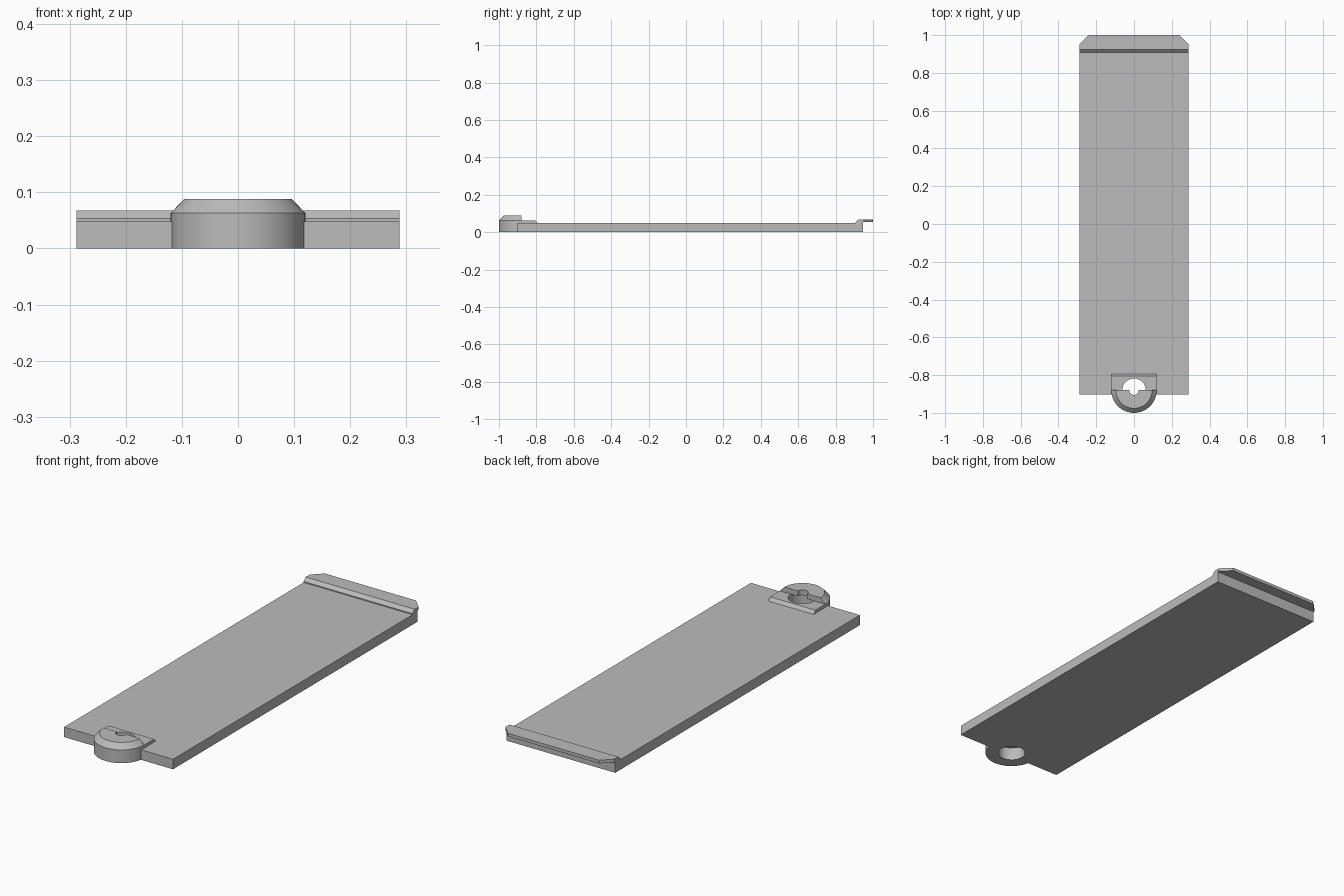
import bpy, bmesh, math
from mathutils import Vector

if "Cube" in bpy.data.objects:
    bpy.data.objects.remove(bpy.data.objects["Cube"])

grey = bpy.data.materials.new("plain_grey")
grey.diffuse_color = (0.5, 0.5, 0.5, 1)
grey.use_nodes = True
grey.node_tree.nodes["Principled BSDF"].inputs["Base Color"].default_value = grey.diffuse_color

HALF_W, PLATE_TOP, PAD_TOP = 0.288, 0.048, 0.063
FRONT, BACK = -0.902, 0.946
BOSS_Y, BOSS_R, HOLE_R, SLOT_R = -0.88, 0.12, 0.062, 0.025


def finish(name, bm, smooth=False):
    bmesh.ops.recalc_face_normals(bm, faces=bm.faces)
    mesh = bpy.data.meshes.new(name)
    bm.to_mesh(mesh)
    bm.free()
    mesh.materials.append(grey)
    obj = bpy.data.objects.new(name, mesh)
    bpy.context.collection.objects.link(obj)
    if smooth:
        bpy.ops.object.select_all(action='DESELECT')
        obj.select_set(True)
        bpy.context.view_layer.objects.active = obj
        bpy.ops.object.shade_smooth_by_angle(angle=math.radians(25))
    return obj


def prism(points, offset):
    """Extrude a closed outline along a vector."""
    bm = bmesh.new()
    face = bm.faces.new([bm.verts.new(p) for p in points])
    top = bmesh.ops.extrude_face_region(bm, geom=[face])["geom"]
    moved = [v for v in top if isinstance(v, bmesh.types.BMVert)]
    bmesh.ops.translate(bm, vec=offset, verts=moved)
    return bm


def arc(radius, a0, a1, n=32):
    return [(radius * math.cos(a0 + (a1 - a0) * i / n),
             BOSS_Y + radius * math.sin(a0 + (a1 - a0) * i / n)) for i in range(n + 1)]


notch = arc(HOLE_R, math.pi, 0)  # back half of the keyhole, left to right

# Long flat plate with the keyhole notch in its front edge
outline = ([(-HALF_W, FRONT), (-0.118, FRONT), (-BOSS_R, BOSS_Y)] + notch +
           [(BOSS_R, BOSS_Y), (0.118, FRONT), (HALF_W, FRONT), (HALF_W, BACK), (-HALF_W, BACK)])
finish("plate", prism([(x, y, 0) for x, y in outline], (0, 0, PLATE_TOP)), True)

# Raised pad behind the boss, sloping down at its back edge
outline = ([(-BOSS_R, BOSS_Y)] + notch +
           [(BOSS_R, BOSS_Y), (BOSS_R, -0.793), (-BOSS_R, -0.793)])
bm = prism([(x, y, PLATE_TOP) for x, y in outline], (0, 0, PAD_TOP - PLATE_TOP))
for v in bm.verts:
    if v.co.y > -0.8 and v.co.z > 0.06:
        v.co.y = -0.806
finish("keyhole_pad", bm, True)

# Half-round boss: bevelled cap with a narrow slot over a wider hole
section = [(HOLE_R, 0), (BOSS_R, 0), (BOSS_R, PAD_TOP), (0.096, 0.088),
           (SLOT_R, 0.088), (SLOT_R, PAD_TOP), (HOLE_R, PAD_TOP)]
bm = bmesh.new()
rails = [[bm.verts.new((x, y, z)) for x, y in arc(r, math.pi, 2 * math.pi)] for r, z in section]
for a, b in zip(rails, rails[1:] + rails[:1]):
    for i in range(len(a) - 1):
        bm.faces.new((a[i], a[i + 1], b[i + 1], b[i]))
for end in (0, -1):
    bm.faces.new([rail[end] for rail in rails])
finish("keyhole_boss", bm, True)

# Overhanging back lip with clipped corners
profile = [(0.907, PLATE_TOP), (0.907, 0.053), (0.923, 0.068), (1.0, 0.068),
           (1.0, 0.053), (BACK, 0.053), (BACK, PLATE_TOP)]
bm = prism([(-HALF_W, y, z) for y, z in profile], (2 * HALF_W, 0, 0))
for side in (-1, 1):
    cut = bmesh.ops.bisect_plane(bm, geom=bm.verts[:] + bm.edges[:] + bm.faces[:],
                                 plane_co=(side * HALF_W, 0.953, 0),
                                 plane_no=Vector((side, 1, 0)).normalized(), clear_outer=True)
    edges = [e for e in cut["geom_cut"] if isinstance(e, bmesh.types.BMEdge)]
    bmesh.ops.holes_fill(bm, edges=edges)
finish("back_lip", bm)
